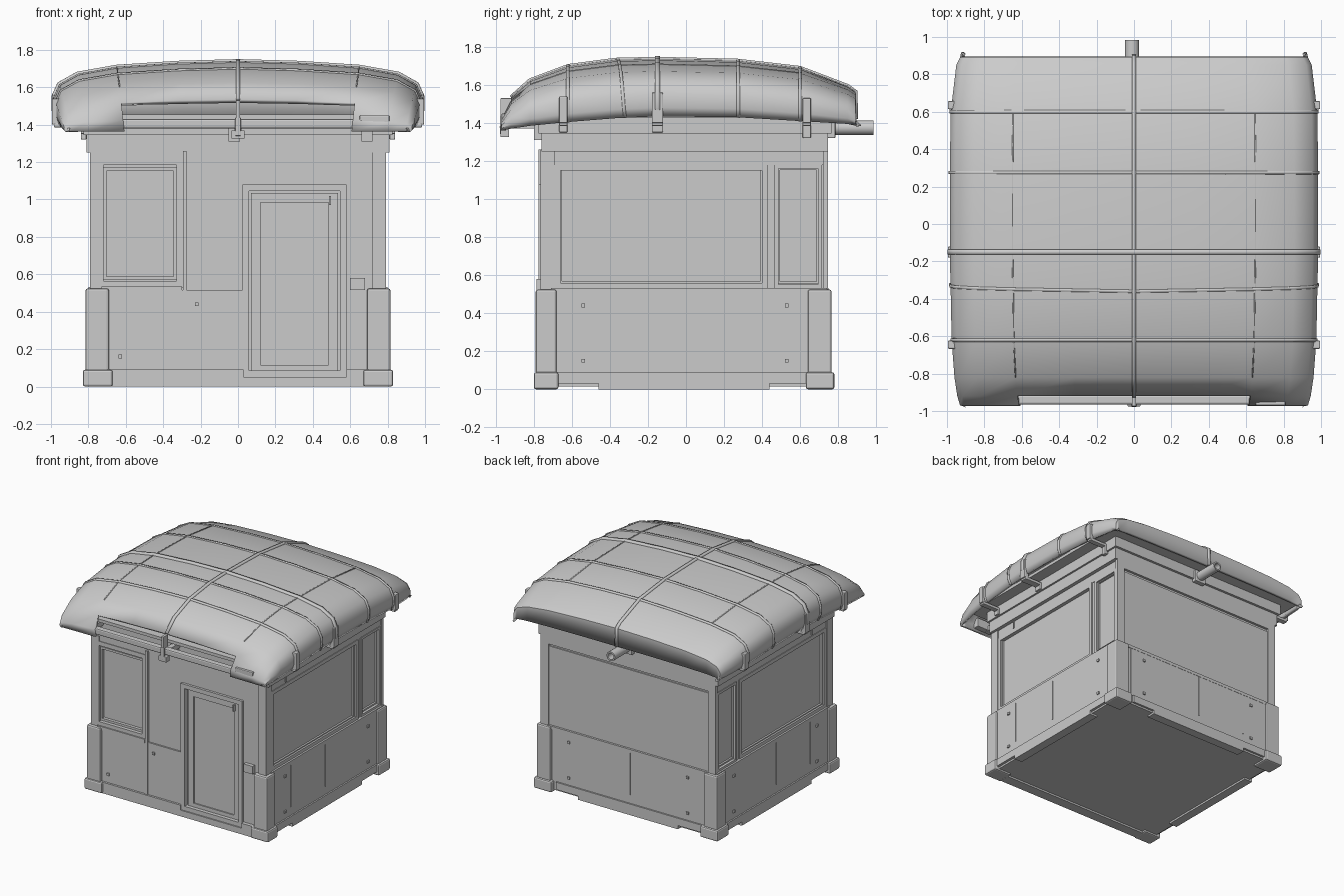
import bpy, bmesh, math

if "Cube" in bpy.data.objects:
    bpy.data.objects.remove(bpy.data.objects["Cube"])


def make_object(name, bm, smooth=None):
    me = bpy.data.meshes.new(name)
    bm.to_mesh(me)
    bm.free()
    ob = bpy.data.objects.new(name, me)
    bpy.context.collection.objects.link(ob)
    if smooth:
        bpy.ops.object.select_all(action='DESELECT')
        ob.select_set(True)
        bpy.context.view_layer.objects.active = ob
        bpy.ops.object.shade_smooth_by_angle(angle=math.radians(smooth))
    return ob


def boxes(name, items, bevel=0):
    """One object from boxes given as (x0, x1, y0, y1, z0, z1)."""
    bm = bmesh.new()
    for x0, x1, y0, y1, z0, z1 in items:
        for v in bmesh.ops.create_cube(bm, size=1)['verts']:
            v.co = ((x0 + x1) / 2 + v.co.x * (x1 - x0),
                    (y0 + y1) / 2 + v.co.y * (y1 - y0),
                    (z0 + z1) / 2 + v.co.z * (z1 - z0))
    ob = make_object(name, bm)
    if bevel:
        m = ob.modifiers.new('Bevel', 'BEVEL')
        m.width, m.segments = bevel, 2
    return ob


def on_wall(wall, u0, u1, z0, z1, d0, d1):
    """Box placed on a wall: u along it, d outward from the centre."""
    return {'front': (u0, u1, -d1, -d0, z0, z1), 'back': (u0, u1, d0, d1, z0, z1),
            'right': (d0, d1, u0, u1, z0, z1), 'left': (-d1, -d0, u0, u1, z0, z1)}[wall]


def frame(wall, u0, u1, z0, z1, w, d0, d1):
    return [on_wall(wall, *b, d0, d1) for b in (
        (u0, u0 + w, z0, z1), (u1 - w, u1, z0, z1),
        (u0 + w, u1 - w, z0, z0 + w), (u0 + w, u1 - w, z1 - w, z1))]


# Body cores
boxes('lower_body', [(-.79, .79, -.72, .745, .015, .52)])
boxes('upper_body', [(-.755, .755, -.72, .725, .5, 1.27)])

# Corner blocks, lower corner posts and upper corner posts
blocks, posts, uppers = [], [], []
for s in (-1, 1):
    for y0, y1, p0, p1, q0, q1 in ((-.80, -.67, -.79, -.68, -.765, -.69),
                                   (.63, .78, .64, .765, .72, .745)):
        blocks.append((*sorted((s * .67, s * .83)), y0, y1, 0, .09))
        posts.append((*sorted((s * .69, s * .815)), p0, p1, .08, .525))
        uppers.append((*sorted((s * .72, s * .79)), q0, q1, .52, 1.26))
boxes('base_corner_blocks', blocks, .012)
boxes('lower_corner_posts', posts, .012)
boxes('upper_corner_posts', uppers)

# Base skirts and side / back cladding
skirt, cladding, seams, bolts = [], [], [], []
for w, d in (('left', .80), ('right', .80), ('back', .75)):
    skirt += [on_wall(w, -.68, .64, .03, .09, d - .06, d + .012),
              on_wall(w, -.46, .44, 0, .03, d - .06, d + .012)]
    cladding.append(on_wall(w, -.69, .66, .09, .515, d - .06, d))
    for u in (-.46, -.02):
        seams.append(on_wall(w, u - .003, u + .003, .16, .50, d, d + .004))
    for u in (-.54, .53):
        for z in (.15, .44):
            bolts.append(on_wall(w, u - .01, u + .01, z - .01, z + .01, d, d + .01))
skirt += [on_wall('front', -.68, .03, 0, .09, .70, .785),
          on_wall('front', .58, .68, 0, .09, .70, .785),
          on_wall('front', .03, .58, 0, .05, .70, .785)]
bolts += [on_wall('front', u - .01, u + .01, z - .01, z + .01, .76, .78)
          for u, z in ((-.63, .16), (-.22, .44))]
boxes('base_skirt', skirt)
boxes('lower_cladding', cladding)
boxes('cladding_seams', seams)
boxes('cladding_bolts', bolts)

# Side windows, a wide one and a narrow one on each side
side = []
for w in ('left', 'right'):
    side += frame(w, -.69, .43, .53, 1.18, .03, .74, .785)
    side += frame(w, -.665, .405, .555, 1.165, .014, .74, .77)
    side += frame(w, .465, .715, .53, 1.18, .02, .74, .785)
    side += frame(w, .482, .698, .555, 1.165, .012, .74, .77)
    side += [on_wall(w, .43, .465, .53, 1.18, .74, .775),
             on_wall(w, -.70, .73, 1.18, 1.26, .74, .78),
             on_wall(w, -.51, -.50, 1.19, 1.25, .77, .787),
             on_wall(w, -.71, .74, .505, .532, .74, .80)]
boxes('side_window_frames', side)

# Back wall panel
boxes('back_wall_panel', [on_wall('back', -.72, .72, .53, 1.17, .70, .735),
                          on_wall('back', -.73, .73, 1.19, 1.26, .70, .745),
                          on_wall('back', -.73, .73, .505, .53, .70, .752)])

# Front wall panels, window and middle post
boxes('front_panels', [on_wall('front', *b, .70, d) for b, d in (
    ((-.70, -.292, .09, .515), .768), ((-.278, .025, .09, .515), .768),
    ((-.275, .025, .515, 1.25), .755), ((.57, .73, .09, 1.25), .755),
    ((.025, .57, 1.08, 1.25), .755), ((-.73, -.30, .505, .535), .775))])
boxes('front_post', [on_wall('front', -.295, -.275, 0, 1.26, .70, .775)])
boxes('front_window_frame',
      frame('front', -.755, -.295, .53, 1.22, .035, .70, .765) +
      frame('front', -.722, -.328, .57, 1.17, .018, .70, .745) +
      [on_wall('front', -.755, -.295, 1.21, 1.26, .70, .76)])

# Door with frame and raised rim
boxes('door_frame', frame('front', .025, .58, .05, 1.08, .035, .70, .775))
boxes('door', [on_wall('front', .06, .545, .06, 1.05, .70, .735)] +
      frame('front', .07, .535, .065, 1.035, .05, .70, .745))
boxes('door_handle', [on_wall('front', .487, .497, .97, 1.02, .73, .765)])
boxes('front_ledge_box', [on_wall('front', .60, .68, .515, .58, .74, .785)])

# Band and ceiling below the roof
boxes('upper_band', [(-.81, .81, -.76, .745, 1.25, 1.37),
                     (-.825, .825, -.775, .765, 1.345, 1.45)])
boxes('roof_ceiling', [(-.92, .92, -.86, .86, 1.43, 1.455)])

# Roof shell: half section as (width share, height share), lofted along y
HALF = [(.985, 0), (1, .15), (1, .38), (.97, .6), (.87, .78), (.66, .9), (.33, .97), (0, 1)]
SECTION = [(-a, b) for a, b in HALF] + HALF[-2::-1]
STATIONS = [(-.972, .92, 1.365, 1.36), (-.97, .93, 1.43, 1.36), (-.92, .945, 1.535, 1.37),
            (-.82, .96, 1.625, 1.385), (-.62, .975, 1.70, 1.405), (-.37, .98, 1.733, 1.425),
            (-.15, .985, 1.738, 1.435), (.27, .985, 1.728, 1.43), (.60, .98, 1.69, 1.41),
            (.85, .95, 1.595, 1.395), (.892, .93, 1.565, 1.385), (.895, .93, 1.42, 1.38)]


def lerp_list(table, t):
    i = max(0, min(int(t), len(table) - 2))
    return [p + (q - p) * (t - i) for p, q in zip(table[i], table[i + 1])]


def roof_point(i, j):
    y, w, top, bottom = lerp_list(STATIONS, i)
    a, b = lerp_list(SECTION, j)
    return (a * w, y, bottom + (top - bottom) * b)


def station_at(y):
    for i, (p, q) in enumerate(zip(STATIONS, STATIONS[1:])):
        if p[0] <= y <= q[0]:
            return i + (y - p[0]) / (q[0] - p[0])


def sheet(name, rows, thickness, offset, skip=lambda i, j: False):
    bm = bmesh.new()
    vs = [[bm.verts.new(p) for p in r] for r in rows]
    for i in range(len(vs) - 1):
        for j in range(len(vs[0]) - 1):
            if not skip(i, j):
                bm.faces.new((vs[i][j], vs[i][j + 1], vs[i + 1][j + 1], vs[i + 1][j]))
    bmesh.ops.delete(bm, geom=[v for v in bm.verts if not v.link_faces], context='VERTS')
    ob = make_object(name, bm, 40)
    m = ob.modifiers.new('Solidify', 'SOLIDIFY')
    m.thickness, m.offset = thickness, offset


N = len(SECTION)
sheet('roof_cover', [[roof_point(i, j) for j in range(N)] for i in range(len(STATIONS))],
      .025, -1, lambda i, j: i < 2 and 5 <= j < 9)

# Roof ribs across and along
for k, (y, w, t) in enumerate(((-.62, .009, .014), (-.15, .014, .026),
                               (.275, .009, .014), (.60, .009, .014))):
    sheet(f'cross_rib_{k}', [[roof_point(station_at(y + d), j) for j in range(N)]
                             for d in (-w, w)], t, 0)
sheet('cross_rib_curved', [[roof_point(station_at(-.32 - .04 * (1 - abs(j - 7) / 7) + d), j)
                            for j in range(N)] for d in (-.008, .008)], .014, 0)
sheet('centre_rib', [[roof_point(i, 7 + d) for d in (-.035, .035)]
                     for i in range(2, len(STATIONS))], .02, 0)
for k, j in enumerate((5, 9)):
    sheet(f'long_seam_{k}', [[roof_point(i, j + d) for d in (-.012, .012)]
                             for i in range(3, 9)], .008, 0)

# Strap ends hooked under the eaves
hooks = []
for s in (-1, 1):
    for y, z0, z1, w in ((-.645, 1.35, 1.54, .022), (-.15, 1.35, 1.56, .03), (.635, 1.32, 1.53, .022)):
        hooks += [(*sorted((s * .955, s * .995)), y - w, y + w, 1.40, z1),
                  (*sorted((s * .80, s * .985)), y - w, y + w, 1.385, 1.41),
                  (*sorted((s * .81, s * .84)), y - w, y + w, z0, 1.40)]
boxes('eave_strap_hooks', hooks, .006)

# Front bar below the roof opening with arms and end bracket
boxes('front_bar', [(-.71, .66, -.965, -.915, 1.38, 1.43)], .01)
boxes('front_bar_bracket', [(.65, .81, -.97, -.90, 1.375, 1.45)], .006)
boxes('front_bar_arms', [(x - .02, x + .02, -.93, -.76, 1.37, 1.41) for x in (-.69, 0, .69)] +
      [(x - .03, x + .03, -.80, -.76, 1.31, 1.40) for x in (-.02, .69)])
boxes('front_centre_strap', [(-.015, .015, -.978, -.962, 1.34, 1.44),
                             (-.035, .035, -.975, -.93, 1.325, 1.37),
                             (-.012, .012, -.975, -.915, 1.43, 1.53)], .004)

# Back pipe: hollow tube
bm = bmesh.new()
rings = []
for r, y in ((.038, .74), (.038, .985), (.026, .985), (.026, .88)):
    rings.append([bm.verts.new((-.01 + r * math.cos(a), y, 1.375 + r * math.sin(a)))
                  for a in (math.tau * k / 16 for k in range(16))])
for p, q in zip(rings, rings[1:]):
    for k in range(16):
        n = (k + 1) % 16
        bm.faces.new((p[k], p[n], q[n], q[k]))
bm.faces.new(rings[-1])
bm.faces.new(rings[0])
bmesh.ops.recalc_face_normals(bm, faces=bm.faces)
make_object('back_pipe', bm, 40)
boxes('pipe_bracket', [(-.06, .04, .745, .785, 1.32, 1.42)], .006)
